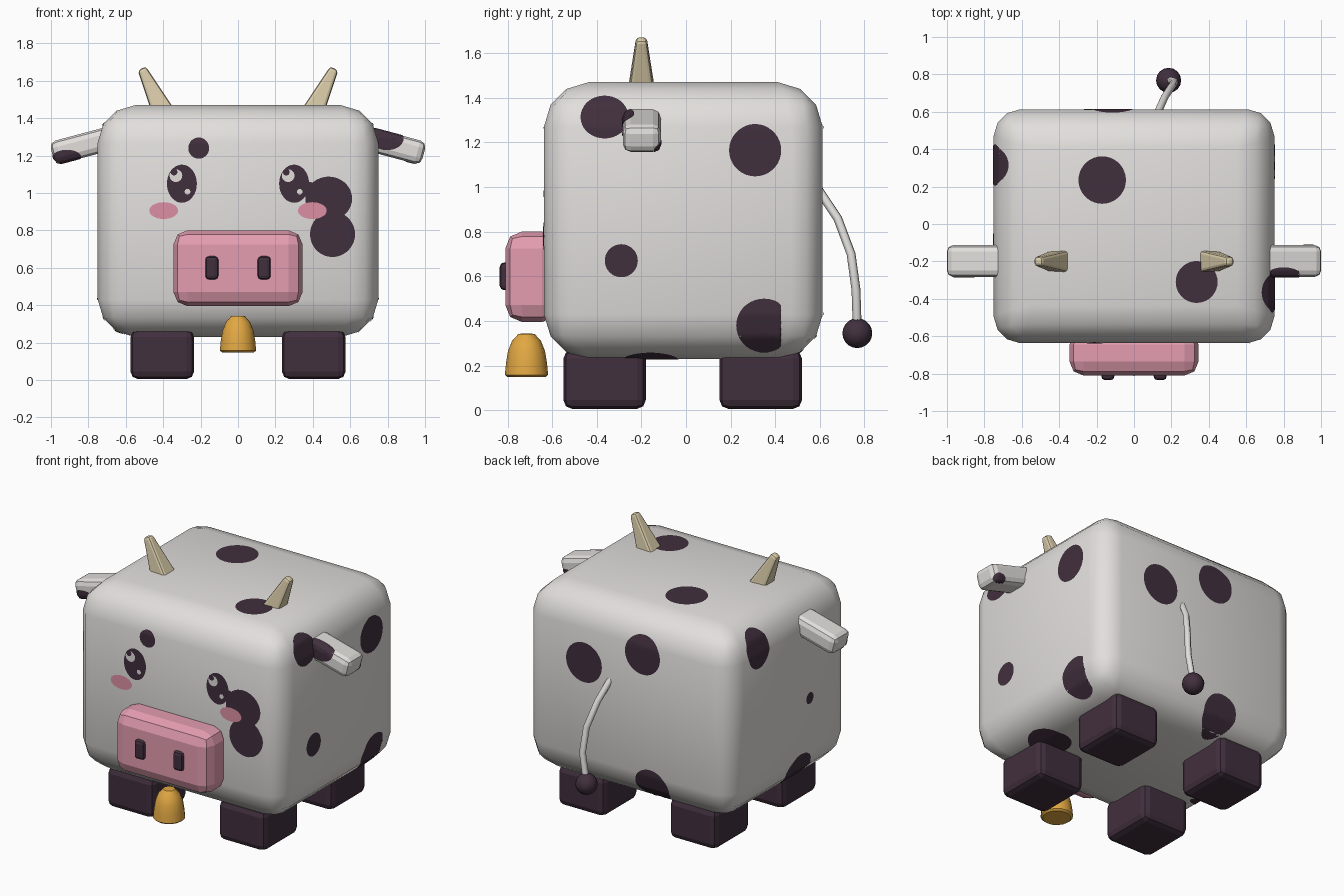
import bpy, bmesh, math
from mathutils import Matrix, Vector
from mathutils.bvhtree import BVHTree

if "Cube" in bpy.data.objects:
    bpy.data.objects.remove(bpy.data.objects["Cube"])


def material(name, rgb):
    m = bpy.data.materials.new(name)
    m.use_nodes = True
    m.diffuse_color = (*rgb, 1)
    m.node_tree.nodes["Principled BSDF"].inputs["Base Color"].default_value = (*rgb, 1)
    return m


WHITE = material("off white", (.76, .74, .72))
DARK = material("dark plum", (.053, .029, .048))
PINK = material("snout pink", (.78, .34, .44))
BLUSH = material("cheek pink", (.72, .28, .37))
HORN = material("horn beige", (.70, .60, .40))
GOLD = material("bell gold", (.76, .39, .055))


def finish(name, bm, mat, smooth=False):
    mesh = bpy.data.meshes.new(name)
    bm.to_mesh(mesh)
    bm.free()
    for p in mesh.polygons:
        p.use_smooth = smooth
    mesh.materials.append(mat)
    obj = bpy.data.objects.new(name, mesh)
    bpy.context.collection.objects.link(obj)
    return obj


def box(name, center, size, bevel, mat, segments=2, tilt=0, taper=1):
    """Bevelled block, optionally tapered to the top and tilted about y."""
    bm = bmesh.new()
    bmesh.ops.create_cube(bm, size=1)
    for v in bm.verts:
        k = taper if v.co.z > 0 else 1
        v.co = Vector((v.co.x * size[0] * k, v.co.y * size[1] * k, v.co.z * size[2]))
    bmesh.ops.bevel(bm, geom=bm.edges[:], offset=bevel, segments=segments,
                    profile=.5, affect='EDGES', clamp_overlap=True)
    bm.transform(Matrix.Translation(center) @ Matrix.Rotation(tilt, 4, 'Y'))
    return finish(name, bm, mat)


def surface(obj):
    bm = bmesh.new()
    bm.from_mesh(obj.data)
    tree = BVHTree.FromBMesh(bm)
    bm.free()
    return tree


def spot(name, tree, facing, center, radii, mat=DARK, lift=.003, limit=None):
    """Thin oval plate laid onto a surface; centre is in the two other axes."""
    axis = "xyz".index(facing[1])
    sign = 1 if facing[0] == "+" else -1
    others = [i for i in range(3) if i != axis]
    normal = Vector((0, 0, 0))
    normal[axis] = sign
    rings, sides = 8, 36
    bm = bmesh.new()

    def place(a, b):
        if limit is not None:
            a = min(a, limit)
        p = normal * 3
        p[others[0]], p[others[1]] = a, b
        hit, n, _, _ = tree.ray_cast(p, -normal)
        if hit is None:
            p[axis] = 0
            p += normal * .6 if axis != 1 else normal * .25
            hit, n, _, _ = tree.find_nearest(p)
        return bm.verts.new(hit + n * lift)

    middle = place(*center)
    last = None
    for r in range(1, rings + 1):
        ring = []
        for s in range(sides):
            t = math.tau * s / sides
            ring.append(place(center[0] + radii[0] * r / rings * math.cos(t),
                              center[1] + radii[1] * r / rings * math.sin(t)))
        for s in range(sides):
            n = (s + 1) % sides
            if last:
                bm.faces.new((last[s], ring[s], ring[n], last[n]))
            else:
                bm.faces.new((middle, ring[s], ring[n]))
        last = ring
    if (sign < 0) != (axis == 1):
        bmesh.ops.reverse_faces(bm, faces=bm.faces[:])
    return finish(name, bm, mat, True)


# Body: rounded block, upright edges a little tighter than the others
bm = bmesh.new()
bmesh.ops.create_cube(bm, size=1)
bm.transform(Matrix.Translation((0, -.012, .85)) @ Matrix.Diagonal((1.5, 1.25, 1.24, 1)))
body = finish("body", bm, WHITE, True)
weights = body.data.attributes.new("bevel_weight_edge", 'FLOAT', 'EDGE')
for e in body.data.edges:
    a, b = (body.data.vertices[i].co for i in e.vertices)
    weights.data[e.index].value = .7 if abs(a.z - b.z) > .1 else 1
mod = body.modifiers.new("rounding", 'BEVEL')
mod.limit_method = 'WEIGHT'
mod.width, mod.segments = .2, 3
bpy.context.view_layer.objects.active = body
bpy.ops.object.modifier_apply(modifier=mod.name)
for p in body.data.polygons:
    p.use_smooth = True
hide = surface(body)

# Legs, horns and ears
ears = {}
for side, s in (("left", 1), ("right", -1)):
    for end, y in (("front", -.365), ("back", .335)):
        box(f"{end}_{side}_leg", (s * .405, y, .138), (.34, .37, .265), .04, DARK)
    box(f"{side}_horn", (s * .455, -.2, 1.545), (.12, .12, .27), .016, HORN,
        tilt=s * .455, taper=.4)
    ears[side] = surface(box(f"{side}_ear", (s * .80, -.198, 1.262), (.40, .17, .127),
                             .035, WHITE, tilt=s * .26))
    box(f"{side}_nostril", (s * .14, -.80, .60), (.07, .07, .125), .02, DARK)

# Snout
box("snout", (0, -.69, .598), (.69, .24, .405), .075, PINK)

# Bell: turned profile of radius and height
bm = bmesh.new()
profile = [(0, .148), (.085, .148), (.097, .158), (.092, .21), (.083, .265),
           (.065, .31), (.036, .342), (0, .344)]
verts = [bm.verts.new((r, 0, z)) for r, z in profile]
edges = [bm.edges.new(pair) for pair in zip(verts, verts[1:])]
bmesh.ops.spin(bm, geom=verts + edges, cent=(0, 0, 0), axis=(0, 0, 1),
               angle=math.tau, steps=16)
bmesh.ops.remove_doubles(bm, verts=bm.verts[:], dist=.0005)
bmesh.ops.recalc_face_normals(bm, faces=bm.faces[:])
bm.transform(Matrix.Translation((0, -.715, 0)))
bell = finish("bell", bm, GOLD, True)
bell.select_set(True)
bpy.context.view_layer.objects.active = bell
bpy.ops.object.shade_smooth_by_angle(angle=math.radians(28))
bell.select_set(False)

# Tail: bent tube ending in a ball
curve = bpy.data.curves.new("tail", 'CURVE')
curve.dimensions = '3D'
curve.bevel_depth, curve.bevel_resolution = .02, 1
curve.use_fill_caps = True
path = [(.12, .58, 1.01), (.165, .68, .86), (.205, .74, .70), (.218, .762, .54), (.187, .768, .36)]
line = curve.splines.new('POLY')
line.points.add(len(path) - 1)
for point, co in zip(line.points, path):
    point.co = (*co, 1)
curve.materials.append(WHITE)
bpy.context.collection.objects.link(bpy.data.objects.new("tail", curve))
bm = bmesh.new()
bmesh.ops.create_uvsphere(bm, u_segments=16, v_segments=10, radius=.067,
                          matrix=Matrix.Translation((.185, .768, .345)))
finish("tail_ball", bm, DARK, True)

# Hide spots: facing, centre, radii
for i, (facing, center, radii) in enumerate([
        ("-y", (-.21, 1.24), (.056, .056)), ("-y", (.485, .97), (.125, .118)),
        ("-y", (.505, .78), (.12, .122)), ("-y", (.38, 1.02), (.04, .04)),
        ("+x", (-.365, 1.313), (.108, .095)), ("+x", (.31, 1.165), (.117, .117)),
        ("+x", (-.29, .67), (.074, .074)),
        ("-x", (.315, 1.30), (.11, .12)), ("-x", (-.21, .785), (.037, .037)),
        ("-x", (-.12, .34), (.13, .11)),
        ("+y", (.31, 1.05), (.13, .13)), ("+y", (-.115, 1.21), (.127, .127)),
        ("+y", (-.17, .355), (.12, .115)),
        ("+z", (-.17, .235), (.127, .127)), ("+z", (.335, -.31), (.112, .112)),
        ("-z", (.52, -.16), (.13, .13))]):
    spot(f"hide_spot_{i + 1}", hide, facing, center, radii)
spot("hide_spot_cut", hide, "+x", (.35, .38), (.125, .12), limit=.425)

# Ear spots
spot("left_ear_spot", ears["left"], "-y", (.80, 1.29), (.085, .06))
spot("left_ear_top_spot", ears["left"], "+z", (.80, -.262), (.08, .03))
spot("left_ear_tip_spot", ears["left"], "+y", (.94, 1.185), (.04, .03))
spot("right_ear_spot", ears["right"], "-y", (-.915, 1.195), (.075, .036))
spot("right_ear_under_spot", ears["right"], "-z", (-.915, -.235), (.06, .035))

# Eyes and cheeks
for side, x in (("left", .30), ("right", -.30)):
    spot(f"{side}_eye", hide, "-y", (x, 1.05), (.08, .102), lift=.004)
    spot(f"{side}_eye_shine", hide, "-y", (x - .032, 1.093), (.034, .034), WHITE, .006)
    spot(f"{side}_eye_notch", hide, "-y", (x - .042, 1.112), (.018, .018), DARK, .0075)
    spot(f"{side}_eye_glint", hide, "-y", (x + .03, 1.007), (.015, .015), WHITE, .006)
    spot(f"{side}_cheek", hide, "-y", (x * 1.325, .906), (.077, .045), BLUSH, .006)
